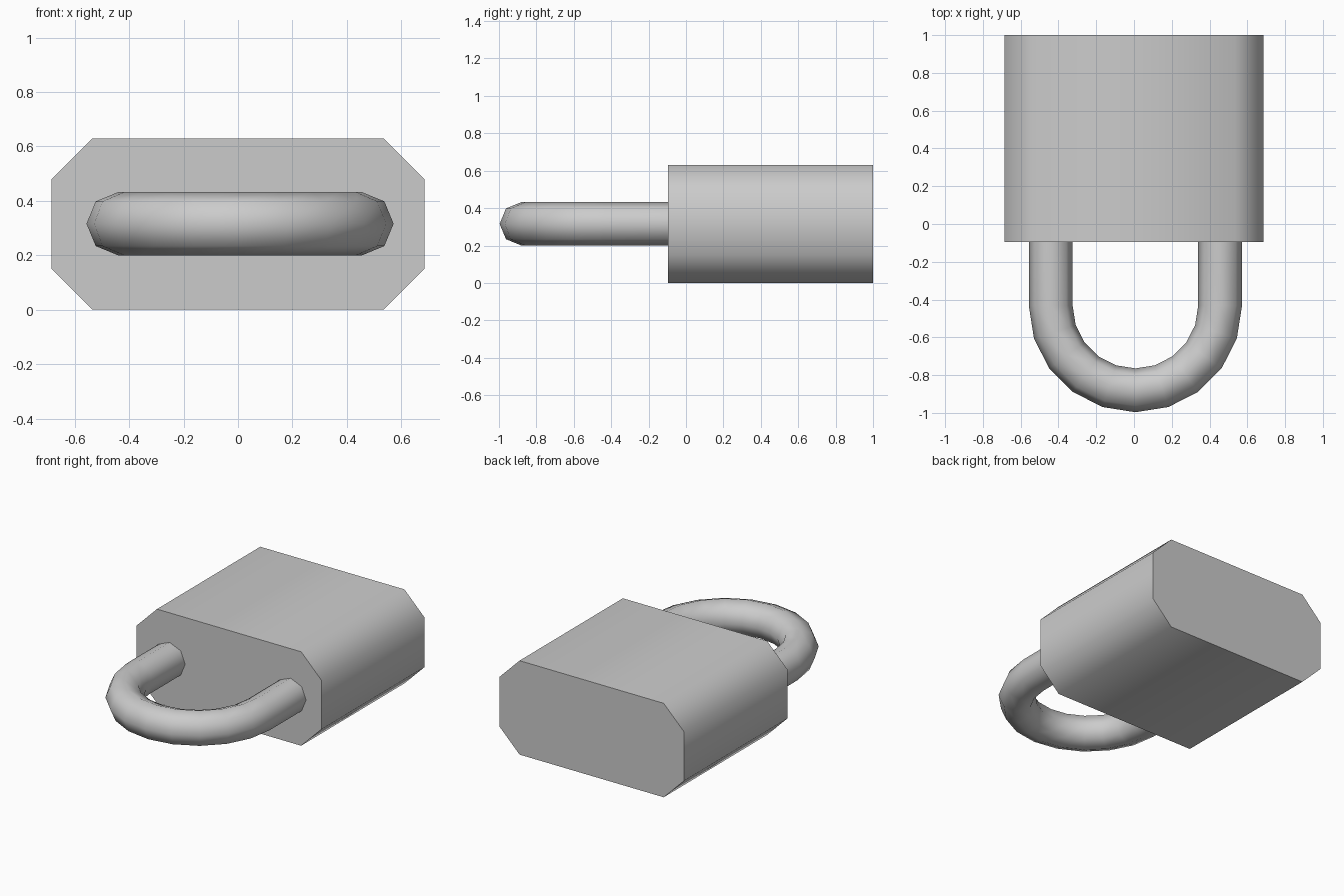
import bpy, bmesh
from math import sin, cos, pi, radians

if "Cube" in bpy.data.objects:
    bpy.data.objects.remove(bpy.data.objects["Cube"])


def loft(name, rings):
    """Skin a list of closed rings into a capped, smooth-shaded object."""
    bm = bmesh.new()
    loops = [[bm.verts.new(p) for p in ring] for ring in rings]
    n = len(loops[0])
    for a, b in zip(loops, loops[1:]):
        for i in range(n):
            j = (i + 1) % n
            bm.faces.new((a[i], a[j], b[j], b[i]))
    bm.faces.new(loops[0])
    bm.faces.new(loops[-1])
    bmesh.ops.recalc_face_normals(bm, faces=bm.faces)
    mesh = bpy.data.meshes.new(name)
    bm.to_mesh(mesh)
    bm.free()
    obj = bpy.data.objects.new(name, mesh)
    bpy.context.collection.objects.link(obj)
    bpy.ops.object.select_all(action='DESELECT')
    obj.select_set(True)
    bpy.context.view_layer.objects.active = obj
    bpy.ops.object.shade_smooth_by_angle(angle=radians(60))
    return obj


# Lock body: chamfered block running along y
W, H, C = 0.685, 0.63, 0.15
profile = [(W - C, 0), (W, C), (W, H - C), (W - C, H),
           (C - W, H), (-W, H - C), (-W, C), (C - W, 0)]
loft("lock_body", [[(x, y, z) for x, z in profile] for y in (-0.095, 1.0)])

# Shackle: eight-sided tube swept around a U, legs sunk into the body
CX, CY, CZ = 0.0075, -0.432, 0.316
R, TUBE, STEPS, END_Y = 0.4485, 0.116, 10, -0.05


def tube_ring(px, py, nx, ny):
    """Ring around (px, py), with (nx, ny) pointing out of the U."""
    ring = []
    for k in range(8):
        a = k * pi / 4
        d = TUBE * cos(a)
        ring.append((px + d * nx, py + d * ny, CZ + TUBE * sin(a)))
    return ring


rings = [tube_ring(CX - R, END_Y, -1, 0)]
for s in range(STEPS + 1):
    t = pi + pi * s / STEPS
    rings.append(tube_ring(CX + R * cos(t), CY + R * sin(t), cos(t), sin(t)))
rings.append(tube_ring(CX + R, END_Y, 1, 0))
loft("shackle", rings)
